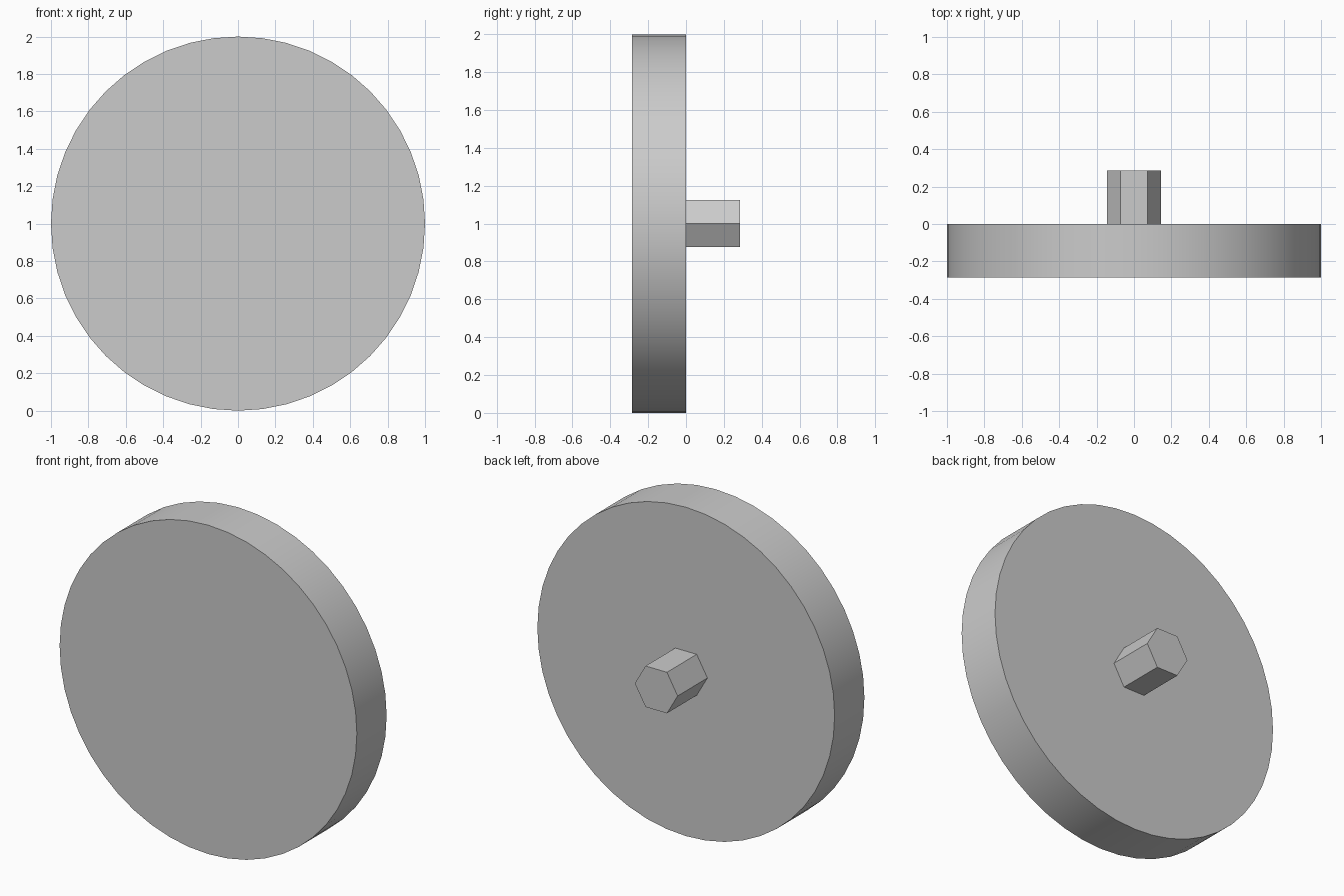
import bpy
from math import radians, pi

if "Cube" in bpy.data.objects:
    bpy.data.objects.remove(bpy.data.objects["Cube"])


def rod(name, sides, radius, y0, y1, turn=0.0):
    """Cylinder along the y axis, centred at z = 1."""
    bpy.ops.mesh.primitive_cylinder_add(
        vertices=sides, radius=radius, depth=y1 - y0,
        location=(0, (y0 + y1) / 2, 1), rotation=(pi / 2, 0, turn))
    ob = bpy.context.object
    ob.name = name
    return ob


# Large round plate with a smooth rim
disc = rod("disc", 48, 1.0, -0.286, 0.0)
bpy.ops.object.shade_smooth_by_angle(angle=radians(30))

# Hexagonal peg on the back, corners pointing sideways
peg = rod("hex_peg", 6, 0.144, 0.0, 0.286)
peg.rotation_euler = (pi / 2, pi / 2, 0)
